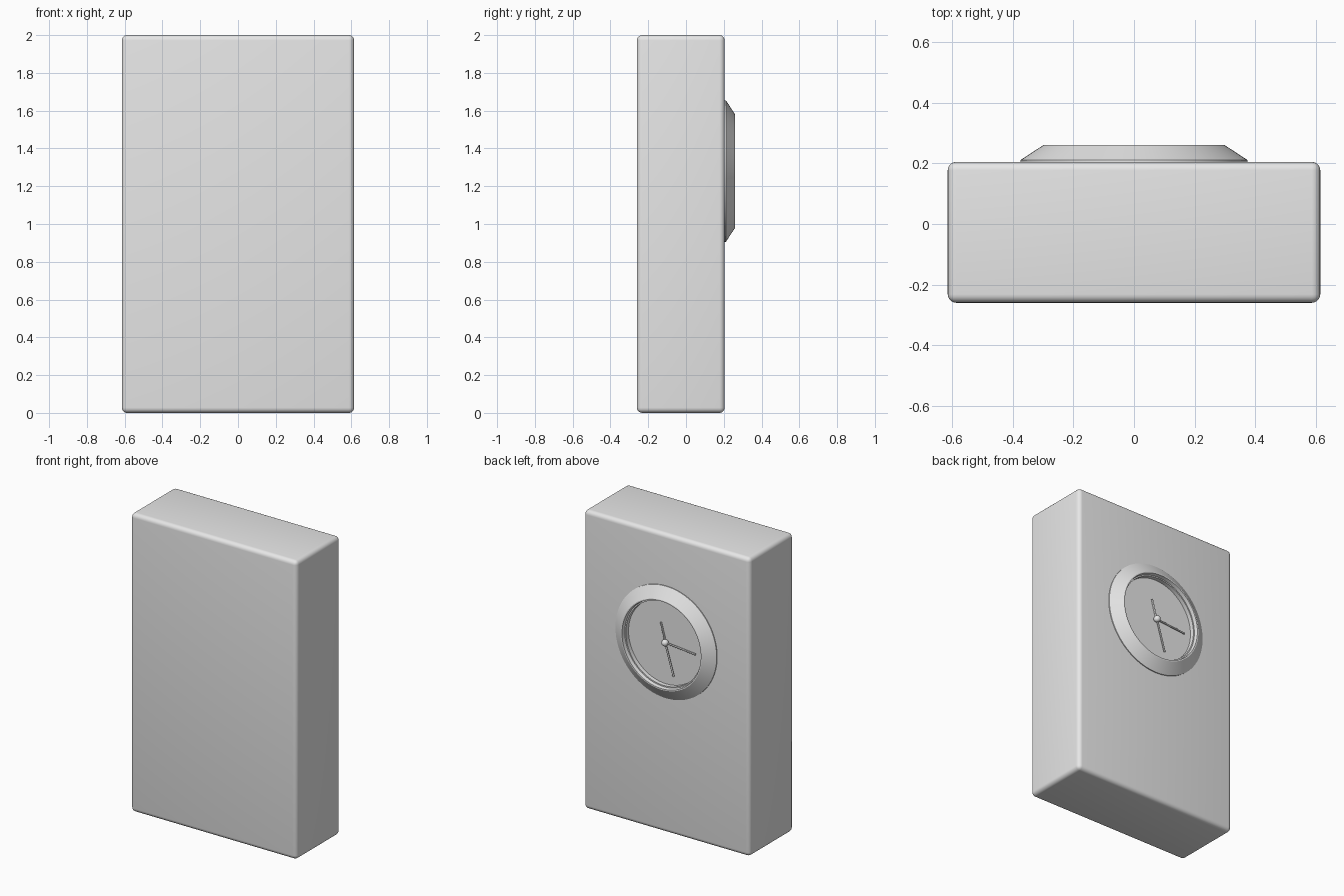
import bpy
import bmesh
from math import pi, radians, atan2
from mathutils import Matrix, Vector

default_cube = bpy.data.objects.get("Cube")
if default_cube:
    bpy.data.objects.remove(default_cube, do_unlink=True)

grey = bpy.data.materials.new("light grey")
grey.use_nodes = True
grey.diffuse_color = (0.8, 0.8, 0.8, 1)
grey.node_tree.nodes["Principled BSDF"].inputs["Base Color"].default_value = (0.8, 0.8, 0.8, 1)

BACK = 0.205                        # back face of the body
CENTRE = Vector((0, 0, 1.28))       # dial centre


def finish(name, bm, location=(0, 0, 0)):
    """Turn a bmesh into a smooth object with sharp edges kept."""
    bmesh.ops.recalc_face_normals(bm, faces=bm.faces)
    mesh = bpy.data.meshes.new(name)
    bm.to_mesh(mesh)
    bm.free()
    mesh.materials.append(grey)
    mesh.shade_smooth()
    mesh.set_sharp_from_angle(angle=radians(30))
    obj = bpy.data.objects.new(name, mesh)
    obj.location = location
    bpy.context.collection.objects.link(obj)
    return obj


def lathe(name, profile, steps=96):
    """Spin a (radius, y) profile around the dial axis."""
    bm = bmesh.new()
    verts = [bm.verts.new((r, y, 0)) for r, y in profile]
    edges = [bm.edges.new(pair) for pair in zip(verts, verts[1:])]
    bmesh.ops.spin(bm, geom=verts + edges, cent=(0, 0, 0), axis=(0, 1, 0),
                   angle=2 * pi, steps=steps)
    bmesh.ops.remove_doubles(bm, verts=bm.verts, dist=0.0001)
    return finish(name, bm, CENTRE)


def hand(name, tip_x, tip_z, y):
    """Thin rod from the hub to a tip on the dial."""
    tip = Vector((tip_x, 0, tip_z))
    bm = bmesh.new()
    bmesh.ops.create_cone(bm, cap_ends=True, segments=12, radius1=0.006,
                          radius2=0.006, depth=tip.length)
    turn = Matrix.Rotation(atan2(tip_x, tip_z), 4, 'Y')
    bmesh.ops.transform(bm, matrix=Matrix.Translation(tip / 2) @ turn, verts=bm.verts)
    return finish(name, bm, CENTRE + Vector((0, y, 0)))


# Body: a block with rounded edges
bm = bmesh.new()
bmesh.ops.create_cube(bm, size=1)
bmesh.ops.scale(bm, vec=(1.23, BACK + 0.26, 2), verts=bm.verts)
bmesh.ops.bevel(bm, geom=bm.edges[:], offset=0.028, segments=5, profile=0.5,
                affect='EDGES')
finish("body", bm, (0, (BACK - 0.26) / 2, 1))

# Bezel with a sloped outside and a stepped inside
lathe("bezel", [(0.375, BACK - 0.005), (0.375, 0.211), (0.3, 0.26), (0.292, 0.26),
                (0.288, 0.236), (0.28, 0.236), (0.28, BACK - 0.005)])

# Dial plate
lathe("dial", [(0, 0.208), (0.282, 0.208)])

# Hands
hand("hour_hand", 0.035, 0.127, 0.216)
hand("minute_hand", -0.222, -0.02, 0.218)
hand("second_hand", -0.062, -0.21, 0.22)

# Hub over the hands
bm = bmesh.new()
bmesh.ops.create_uvsphere(bm, u_segments=24, v_segments=16, radius=0.022)
finish("hub", bm, CENTRE + Vector((0, 0.222, 0)))
